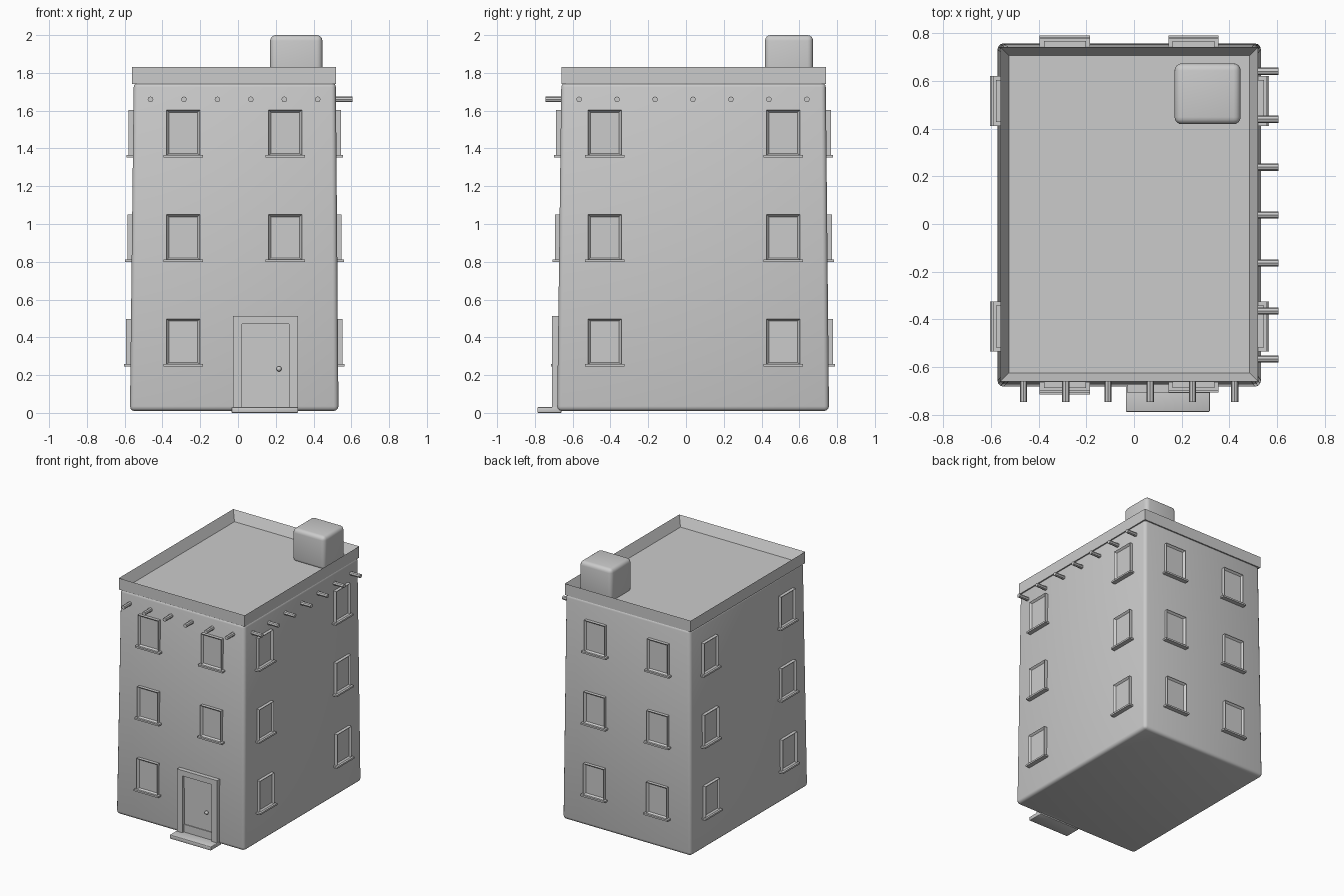
import bpy, bmesh, math
from mathutils import Matrix, Vector

if "Cube" in bpy.data.objects:
    bpy.data.objects.remove(bpy.data.objects["Cube"])


def add_box(bm, lo, hi):
    m = Matrix.Translation([(a + b) / 2 for a, b in zip(lo, hi)])
    m = m @ Matrix.Diagonal([b - a for a, b in zip(lo, hi)] + [1])
    return bmesh.ops.create_cube(bm, size=1, matrix=m)["verts"]


def recess(bm, direction, width, depth):
    # inset the face looking along direction and push it inwards
    bm.normal_update()
    d = Vector(direction)
    face = max(bm.faces, key=lambda f: f.normal.dot(d))
    bmesh.ops.inset_region(bm, faces=[face], thickness=width)
    bmesh.ops.translate(bm, verts=face.verts[:], vec=-d * depth)


def make(name, bm, bevel=0, segments=3):
    me = bpy.data.meshes.new(name)
    bm.to_mesh(me)
    bm.free()
    ob = bpy.data.objects.new(name, me)
    bpy.context.collection.objects.link(ob)
    if bevel:
        mod = ob.modifiers.new("bevel", "BEVEL")
        mod.width, mod.segments = bevel, segments
        for p in me.polygons:
            p.use_smooth = True
    return ob


def box(name, lo, hi, bevel=0, segments=3):
    bm = bmesh.new()
    add_box(bm, lo, hi)
    return make(name, bm, bevel, segments)


# Wall extents, tapering slightly from bottom to top
BOT = dict(left=-0.572, right=0.532, front=-0.682, back=0.757)
TOP = dict(left=-0.552, right=0.518, front=-0.660, back=0.740)
Z0, Z1 = 0.01, 1.75


def wall(side, z):
    t = (z - Z0) / (Z1 - Z0)
    return BOT[side] + (TOP[side] - BOT[side]) * t


# Main block
bm = bmesh.new()
corners = []
for z in (Z0, Z1):
    corners.append([bm.verts.new((wall(sx, z), wall(sy, z), z)) for sx, sy in
                    (("left", "front"), ("right", "front"), ("right", "back"), ("left", "back"))])
low, high = corners
bm.faces.new(low[::-1])
bm.faces.new(high)
for i in range(4):
    j = (i + 1) % 4
    bm.faces.new((low[i], low[j], high[j], high[i]))
make("building_walls", bm, 0.025)

# Parapet with sunken roof
bm = bmesh.new()
add_box(bm, (-0.56, -0.66, 1.742), (0.52, 0.742, 1.83))
recess(bm, (0, 0, 1), 0.05, 0.075)
make("roof_parapet", bm)

# Roof housing
box("roof_box", (0.17, 0.418, 1.74), (0.447, 0.673, 2.0), 0.03, 4)

# Windows: built facing -y at the origin, then turned to each wall
TURN = dict(front=0, right=90, back=180, left=270)


def window(side, along, z):
    bm = bmesh.new()
    add_box(bm, (-0.088, -0.024, 0.01), (0.088, 0.03, 0.253))
    recess(bm, (0, -1, 0), 0.018, 0.015)
    add_box(bm, (-0.105, -0.036, 0), (0.105, 0.03, 0.013))
    ob = make(f"window_{side}", bm)
    w = wall(side, z + 0.12)
    ob.location = (along, w, z) if side in ("front", "back") else (w, along, z)
    ob.rotation_euler.z = math.radians(TURN[side])


for row, z in enumerate((0.245, 0.798, 1.351)):
    for side in TURN:
        for along in ((-0.29, 0.25) if side in ("front", "back") else (-0.43, 0.515)):
            if not (side == "front" and row == 0 and along > 0):
                window(side, along, z)

# Roof beam ends poking out of front and right walls
def beam(name, loc, axis):
    bm = bmesh.new()
    rot = Matrix.Rotation(math.radians(90), 4, axis)
    bmesh.ops.create_cone(bm, cap_ends=True, segments=8, radius1=0.015, radius2=0.015,
                          depth=0.13, matrix=Matrix.Translation(loc) @ rot)
    make(name, bm)


for i in range(6):
    beam("front_beam", (-0.463 + 0.177 * i, -0.68, 1.66), "X")
for i in range(7):
    beam("right_beam", (0.54, -0.566 + 0.201 * i, 1.66), "Y")

# Door surround
bm = bmesh.new()
add_box(bm, (-0.027, -0.709, 0.01), (0.02, -0.64, 0.513))
add_box(bm, (0.27, -0.709, 0.01), (0.317, -0.64, 0.513))
add_box(bm, (0.02, -0.709, 0.47), (0.27, -0.64, 0.513))
make("door_frame", bm)

# Door leaf with rails, knob and doorstep
bm = bmesh.new()
add_box(bm, (0.02, -0.686, 0.01), (0.27, -0.64, 0.47))
add_box(bm, (0.02, -0.692, 0.37), (0.27, -0.65, 0.47))
add_box(bm, (0.02, -0.692, 0.01), (0.27, -0.65, 0.09))
make("door", bm)

bm = bmesh.new()
bmesh.ops.create_uvsphere(bm, u_segments=12, v_segments=8, radius=0.014,
                          matrix=Matrix.Translation((0.217, -0.695, 0.233)))
for f in bm.faces:
    f.smooth = True
make("door_knob", bm)

box("doorstep", (-0.034, -0.787, 0.0), (0.318, -0.66, 0.03), 0.004, 2)
